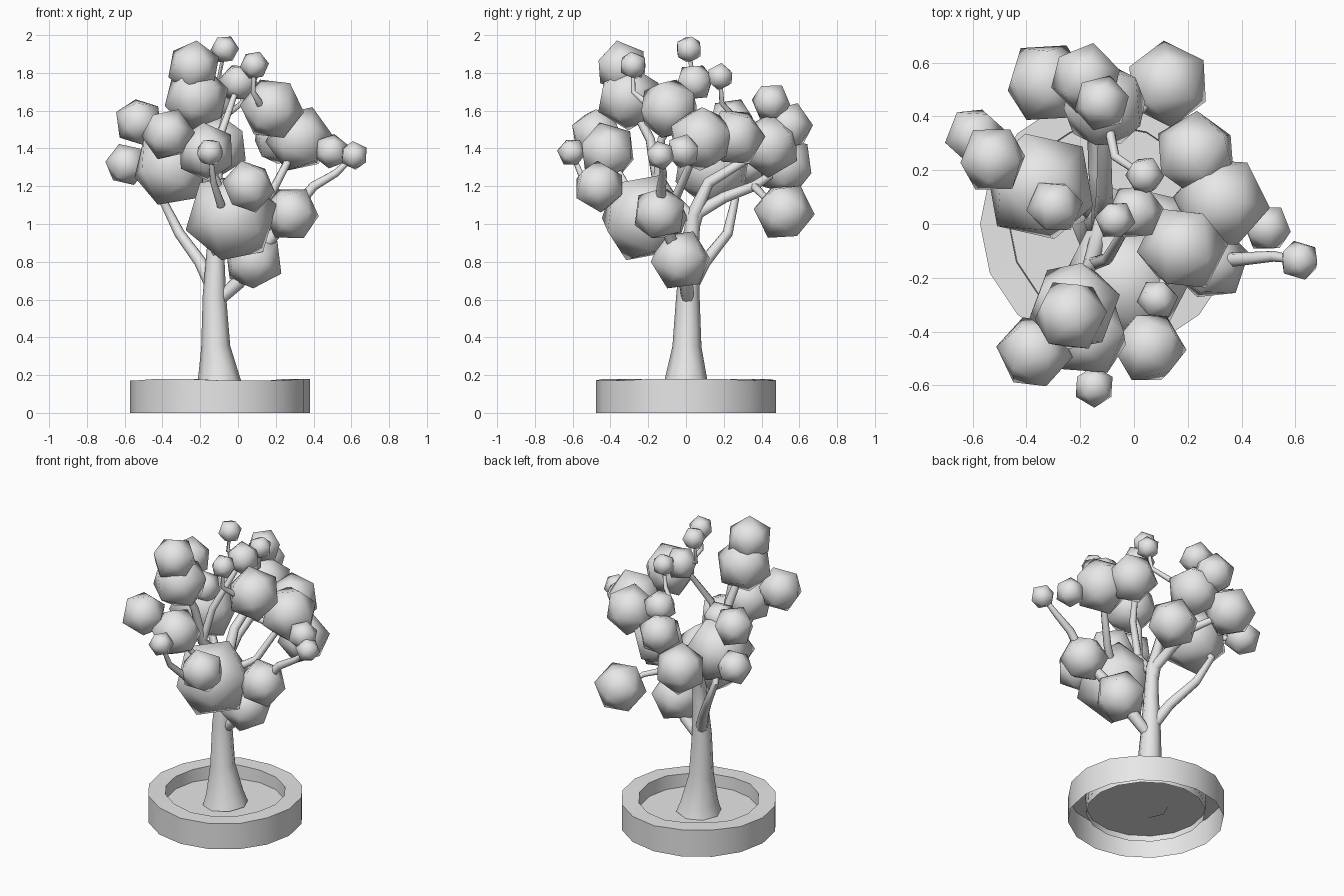
import bpy
import bmesh
import math
import random
from mathutils import Euler

random.seed(4)
cube = bpy.data.objects.get("Cube")
if cube:
    bpy.data.objects.remove(cube, do_unlink=True)

# One pale grey for the whole model
grey = bpy.data.materials.new("pale_grey")
grey.use_nodes = True
colour = (0.8, 0.8, 0.8, 1.0)
grey.diffuse_color = colour
grey.node_tree.nodes["Principled BSDF"].inputs["Base Color"].default_value = colour


def add_mesh(name, bm, location):
    """Turn a bmesh into a named, smooth, grey object."""
    mesh = bpy.data.meshes.new(name)
    bm.to_mesh(mesh)
    bm.free()
    mesh.materials.append(grey)
    for polygon in mesh.polygons:
        polygon.use_smooth = True
    obj = bpy.data.objects.new(name, mesh)
    obj.location = location
    bpy.context.collection.objects.link(obj)
    return obj


def smooth_by_angle(obj, degrees):
    """Smooth shading that keeps the sharper edges crisp."""
    bpy.ops.object.select_all(action="DESELECT")
    obj.select_set(True)
    bpy.context.view_layer.objects.active = obj
    bpy.ops.object.shade_smooth_by_angle(angle=math.radians(degrees))


def add_planter(name, profile, sides, centre_x):
    """Revolve an open profile, with some rim stones raised a little."""
    bm = bmesh.new()
    rings = []
    for index, (radius, height) in enumerate(profile):
        ring = []
        for side in range(sides):
            angle = math.tau * side / sides
            raised = 0.008 if index in (1, 2) and side % 5 < 2 else 0
            ring.append(bm.verts.new((radius * math.cos(angle),
                                      radius * math.sin(angle),
                                      height + raised)))
        rings.append(ring)
    for lower, upper in zip(rings, rings[1:]):
        for side in range(sides):
            after = (side + 1) % sides
            bm.faces.new((lower[side], lower[after], upper[after], upper[side]))
    smooth_by_angle(add_mesh(name, bm, (centre_x, 0, 0)), 30)


def add_branch(name, *points):
    """Tapered round limb through points given as x, y, z, radius."""
    curve = bpy.data.curves.new(name, "CURVE")
    curve.dimensions = "3D"
    curve.bevel_depth = 1
    curve.bevel_resolution = 2
    curve.use_fill_caps = True
    curve.materials.append(grey)
    spline = curve.splines.new("POLY")
    spline.points.add(len(points) - 1)
    for target, (x, y, z, radius) in zip(spline.points, points):
        target.co = (x, y, z, 1)
        target.radius = radius
    obj = bpy.data.objects.new(name, curve)
    bpy.context.collection.objects.link(obj)
    bpy.ops.object.select_all(action="DESELECT")
    obj.select_set(True)
    bpy.context.view_layer.objects.active = obj
    bpy.ops.object.convert(target="MESH")
    smooth_by_angle(bpy.context.view_layer.objects.active, 50)


def add_leaf_ball(name, x, y, z, radius):
    """Smooth-shaded icosahedron turned at random."""
    bm = bmesh.new()
    bmesh.ops.create_icosphere(bm, subdivisions=1, radius=radius * 1.07)
    turn = Euler([random.uniform(0, math.tau) for axis in range(3)])
    bmesh.ops.rotate(bm, verts=bm.verts, cent=(0, 0, 0), matrix=turn.to_matrix())
    add_mesh(name, bm, (x, y, z))


# Hollow round planter, and the soil disc sunk inside it
add_planter("planter", [(0.477, 0), (0.477, 0.172), (0.37, 0.172),
                        (0.365, 0.05)], sides=16, centre_x=-0.095)
soil = bmesh.new()
bmesh.ops.create_circle(soil, cap_ends=True, segments=16, radius=0.367)
add_mesh("soil", soil, (-0.095, 0, 0.09))

# Foliage balls: x, y, z, radius
leaves = {
    "crown_tip": (-.07, .015, 1.925, .071),
    "crown_front_tip": (.087, -.28, 1.84, .073),
    "crown_back_tip": (.04, .18, 1.78, .07),
    "crown_middle": (.005, .045, 1.75, .1),
    "front_upper": (-.235, -.34, 1.83, .135),
    "front_lower": (-.22, -.305, 1.67, .167),
    "left_upper": (.18, -.09, 1.61, .16),
    "left_middle": (.325, .08, 1.45, .17),
    "left_small": (.495, -.015, 1.385, .088),
    "left_tip": (.615, -.135, 1.363, .073),
    "left_low": (.28, -.14, 1.055, .142),
    "left_back": (.23, .26, 1.46, .15),
    "right_upper": (-.525, .24, 1.54, .123),
    "right_outer": (-.59, .325, 1.315, .108),
    "right_large": (-.35, .14, 1.3, .203),
    "right_inner": (-.295, .065, 1.47, .1),
    "front_right": (-.37, -.475, 1.475, .134),
    "front_middle": (-.17, -.415, 1.383, .15),
    "front_tip": (-.148, -.605, 1.38, .073),
    "front_left": (.056, -.46, 1.198, .133),
    "front_large": (-.035, -.22, 1.035, .235),
    "lowest": (.082, -.03, .81, .155),
    "back_upper": (-.12, .45, 1.645, .1),
    "back_outer": (-.18, .54, 1.515, .127),
    "back_large": (-.11, .44, 1.415, .16),
    "back_right": (-.325, .525, 1.31, .152),
    "back_left": (.125, .52, 1.065, .152),
}
for part, ball in leaves.items():
    add_leaf_ball("leaf_ball_" + part, *ball)


def inside(part, radius):
    """End point of a limb at the middle of a foliage ball."""
    return (*leaves[part][:3], radius)


# Trunk, flared at the root
add_branch("trunk", (-.095, 0, .092, .14), (-.1, 0, .17, .114),
           (-.118, .005, .35, .077), (-.125, .01, .62, .062),
           (-.12, .02, .85, .047), (-.11, .04, 1.05, .038),
           (-.11, .12, 1.22, .03), inside("back_large", .02))

# Main limbs
add_branch("right_limb", (-.12, .01, .64, .04), (-.2, .1, .8, .033),
           (-.31, .22, .95, .028), (-.4, .26, 1.13, .022),
           inside("right_large", .018))
add_branch("left_limb", (-.13, .012, .57, .03), (0, 0, .69, .038),
           inside("lowest", .035), inside("left_low", .03),
           (.4, -.13, 1.2, .025), (.52, -.12, 1.27, .02),
           inside("left_tip", .012))
add_branch("left_fork", inside("front_large", .028), (.17, -.05, 1.15, .024),
           inside("left_middle", .018))
add_branch("back_limb", (-.12, .015, .92, .04), (-.12, .06, 1.06, .037),
           (-.14, .2, 1.14, .03), (-.15, .36, 1.2, .026),
           inside("back_right", .016))
add_branch("back_left_fork", (-.15, .36, 1.2, .022), (.02, .42, 1.14, .018),
           inside("back_left", .014))
add_branch("front_limb", (-.11, .03, 1.03, .033), (-.16, -.15, 1.22, .03),
           (-.19, -.19, 1.45, .026), inside("front_lower", .022),
           inside("front_upper", .015))
add_branch("crown_limb", (-.16, -.15, 1.22, .025), (-.1, -.13, 1.45, .022),
           inside("crown_middle", .014))
add_branch("lower_front_limb", (-.12, .01, .84, .032), inside("front_large", .028))

# Thin twigs out to the smaller balls
twigs = [("right_large", "right_upper"), ("right_large", "right_outer"),
         ("right_large", "right_inner"), ("front_large", "front_left"),
         ("front_large", "front_middle"), ("front_middle", "front_right"),
         ("back_large", "back_upper"), ("back_large", "back_outer"),
         ("left_middle", "left_small"), ("left_middle", "left_upper"),
         ("left_middle", "left_back")]
for start, end in twigs:
    add_branch("twig_to_" + end, inside(start, .022), inside(end, .014))
add_branch("twig_to_front_tip", (-.09, -.42, 1.1, .024), (-.13, -.54, 1.22, .018),
           inside("front_tip", .012))
add_branch("twig_to_crown_front_tip", (.12, -.2, 1.63, .02),
           (.08, -.28, 1.7, .014), inside("crown_front_tip", .01))
add_branch("twig_to_crown_tip", inside("crown_middle", .015),
           (-.1, .035, 1.78, .013), inside("crown_tip", .01))
add_branch("twig_to_crown_back_tip", inside("back_large", .02),
           (-.07, .25, 1.57, .017), (.02, .19, 1.64, .014),
           inside("crown_back_tip", .01))
